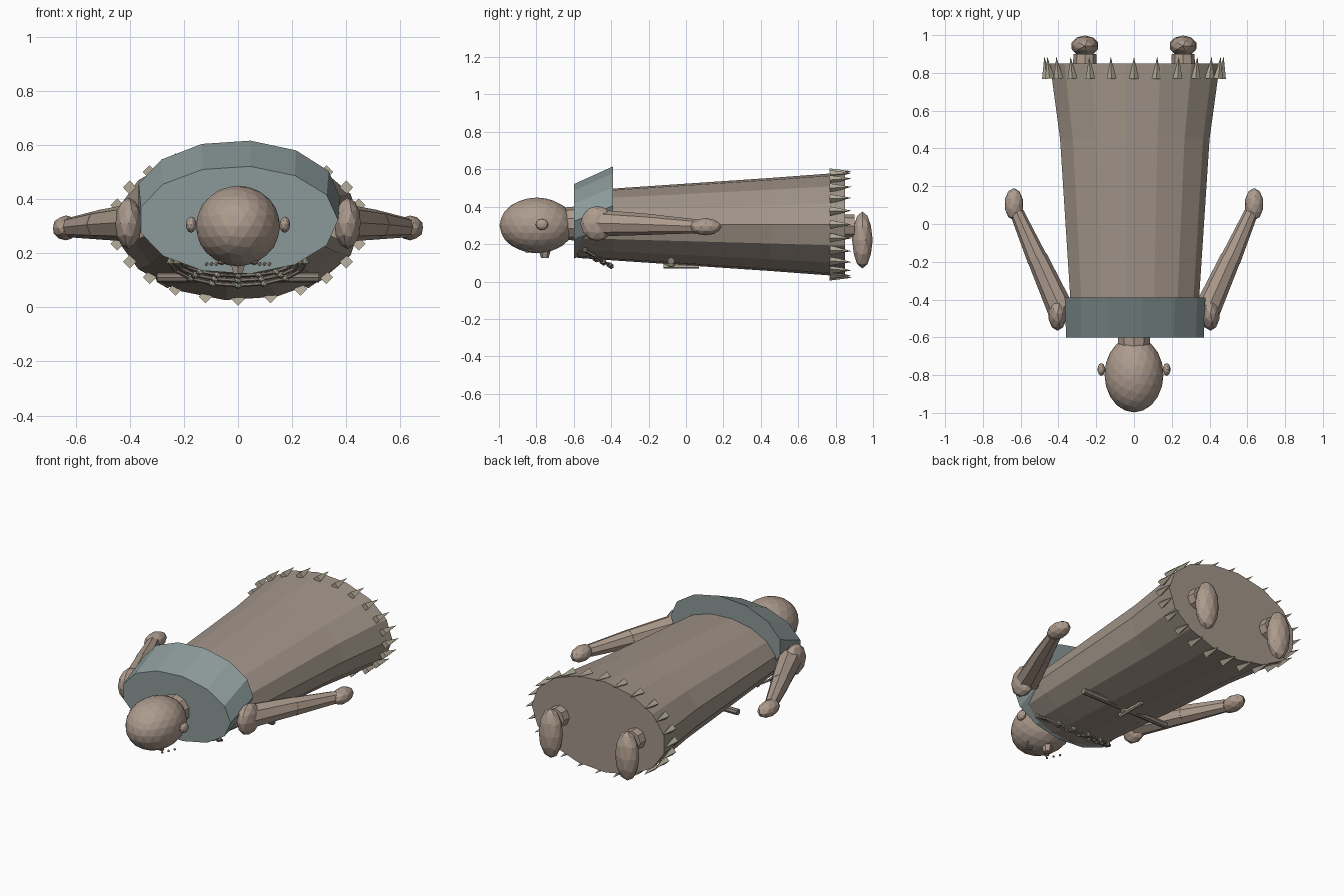
import bpy, bmesh
from math import sin, cos, pi
from mathutils import Vector, Matrix

if "Cube" in bpy.data.objects:
    bpy.data.objects.remove(bpy.data.objects["Cube"])


def mat(name, c):
    m = bpy.data.materials.new(name)
    m.diffuse_color = (*c, 1)
    m.use_nodes = True
    m.node_tree.nodes["Principled BSDF"].inputs["Base Color"].default_value = m.diffuse_color
    return m


SKIN = mat("skin", (0.42, 0.33, 0.27))
ROBE = mat("robe_cloth", (0.36, 0.30, 0.25))
TEAL = mat("collar_cloth", (0.26, 0.32, 0.32))
BONE = mat("bone", (0.48, 0.43, 0.33))
DARK = mat("dark_wood", (0.25, 0.21, 0.18))
BEAD = mat("bead_green", (0.36, 0.37, 0.27))


def finish(bm, name, m):
    bmesh.ops.recalc_face_normals(bm, faces=bm.faces)
    me = bpy.data.meshes.new(name)
    bm.to_mesh(me)
    bm.free()
    me.materials.append(m)
    ob = bpy.data.objects.new(name, me)
    bpy.context.collection.objects.link(ob)
    return ob


def ball(name, loc, rad, m, sub=2, turn=0):
    bm = bmesh.new()
    M = Matrix.Translation(loc) @ Matrix.Rotation(turn, 4, 'Z') @ Matrix.Diagonal((*rad, 1))
    bmesh.ops.create_icosphere(bm, subdivisions=sub, radius=1, matrix=M)
    return finish(bm, name, m)


def rod(name, a, b, r1, r2, m, n=8):
    a, b = Vector(a), Vector(b)
    d = b - a
    bm = bmesh.new()
    M = Matrix.Translation((a + b) / 2) @ d.to_track_quat('Z', 'Y').to_matrix().to_4x4()
    bmesh.ops.create_cone(bm, cap_ends=True, segments=n, radius1=r1, radius2=r2,
                          depth=d.length, matrix=M)
    return finish(bm, name, m)


def loft(name, rings, n, m):
    # rings: (y, centre z, half width, half height)
    bm = bmesh.new()
    loops = [[bm.verts.new((rx * cos(2 * pi * k / n), y, cz + rz * sin(2 * pi * k / n)))
              for k in range(n)] for y, cz, rx, rz in rings]
    for p, q in zip(loops, loops[1:]):
        for k in range(n):
            j = (k + 1) % n
            bm.faces.new((p[k], p[j], q[j], q[k]))
    bm.faces.new(loops[0])
    bm.faces.new(loops[-1])
    return finish(bm, name, m)


# robe and sheared collar
loft("robe", [(-0.58, 0.305, 0.33, 0.18), (-0.39, 0.305, 0.345, 0.193),
              (0.45, 0.305, 0.40, 0.25), (0.85, 0.305, 0.455, 0.28)], 15, ROBE)
loft("collar", [(-0.6, 0.322, 0.37, 0.2), (-0.39, 0.405, 0.378, 0.212)], 13, TEAL)

# hem spikes
for i in range(24):
    a = 2 * pi * i / 24
    c, s = cos(a), sin(a)
    rod("hem_spike", (0.462 * c, 0.77, 0.305 + 0.275 * s),
        (0.475 * c, 0.885, 0.305 + 0.285 * s), 0.025, 0, BONE, 4)

# head, neck, nose
ball("head", (0, -0.797, 0.3), (0.156, 0.2, 0.149), SKIN, 3)
rod("neck", (0, -0.66, 0.31), (0, -0.55, 0.31), 0.085, 0.095, SKIN, 10)
rod("nose", (0, -0.755, 0.17), (0, -0.755, 0.125), 0.033, 0.02, SKIN, 6)

for s in (-1, 1):
    # face details
    ball("ear", (s * 0.173, -0.77, 0.305), (0.02, 0.034, 0.03), SKIN)
    ball("eye", (s * 0.06, -0.83, 0.167), (0.018, 0.018, 0.012), DARK, 1)
    for k in range(3):
        ball("cheek_dot", (s * (0.08 + 0.018 * k), -0.85 + 0.035 * k, 0.16),
             (0.008, 0.008, 0.008), BONE, 1)
    # arms
    ball("shoulder", (s * 0.405, -0.475, 0.31), (0.05, 0.09, 0.095), SKIN, 2)
    rod("upper_arm", (s * 0.39, -0.45, 0.312), (s * 0.512, -0.18, 0.305), 0.07, 0.055, SKIN)
    rod("forearm", (s * 0.51, -0.19, 0.305), (s * 0.62, 0.06, 0.295), 0.055, 0.037, SKIN)
    ball("hand", (s * 0.636, 0.105, 0.293), (0.05, 0.085, 0.046), SKIN)
    # legs
    rod("ankle", (s * 0.26, 0.75, 0.297), (s * 0.26, 0.9, 0.297), 0.068, 0.06, SKIN)
    ball("foot", (s * 0.26, 0.943, 0.222), (0.074, 0.055, 0.152), SKIN)

# bead necklaces hanging across the chest
for k in range(3):
    w = 0.2 + 0.025 * k
    pts = []
    for i in range(9):
        t = i / 4 - 1
        pts.append((w * sin(t * pi / 2), -0.54 + (0.06 + 0.04 * k) * cos(t * pi / 2),
                    0.168 - (0.05 + 0.018 * k) * cos(t * pi / 2)))
    for p, q in zip(pts, pts[1:]):
        rod("necklace_cord", p, q, 0.008, 0.008, DARK, 6)
    for i in (0, 2, 3, 4, 5, 6, 8):
        ball("necklace_bead", pts[i], (0.016,) * 3, BONE if i % 2 else BEAD, 1)

# belt bar with central pendant
rod("belt_bar", (-0.3, -0.08, 0.11), (0.3, -0.08, 0.11), 0.019, 0.019, DARK, 8)
ball("belt_knot", (0, -0.08, 0.095), (0.03, 0.028, 0.025), BONE, 1)
rod("belt_pendant", (0, -0.12, 0.083), (0, 0.07, 0.08), 0.014, 0.01, BONE, 6)
